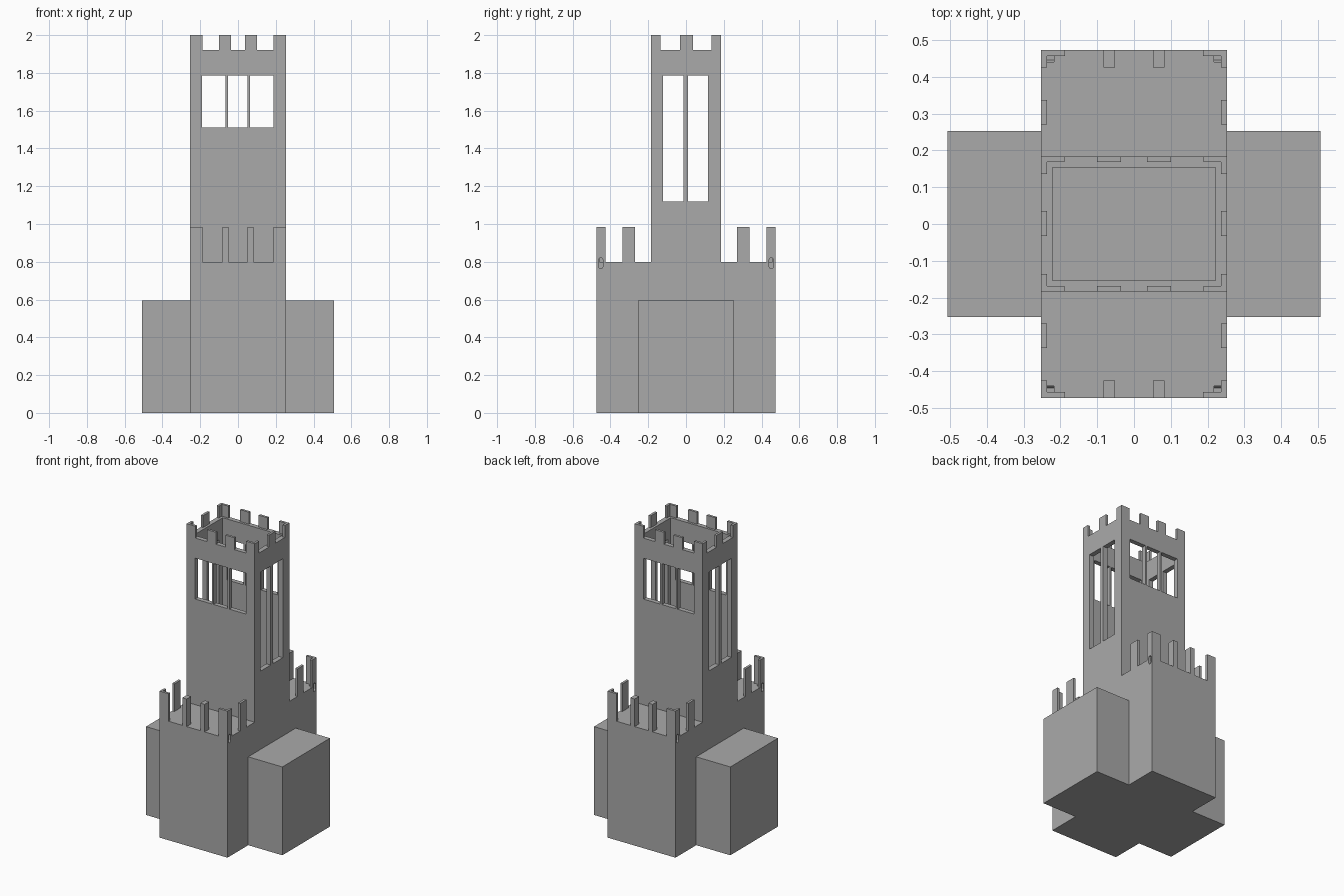
import bpy
import bmesh
from mathutils import Vector

cube = bpy.data.objects.get("Cube")
if cube:
    bpy.data.objects.remove(cube, do_unlink=True)

stone = bpy.data.materials.new("grey stone")
stone.use_nodes = True
GREY = (0.4, 0.4, 0.4, 1)
stone.diffuse_color = GREY
stone.node_tree.nodes["Principled BSDF"].inputs["Base Color"].default_value = GREY

# Main dimensions
WIDE = 0.253                    # half width of tower and terraces
DEEP, TERRACE = 0.184, 0.473    # half depth of tower and terraces
DECK, RIM, TOP = 0.8, 1.92, 2.0
TALL = 0.985                    # top of the terrace battlements
THIN = 0.016                    # thickness of the parapet teeth


def prism(name, outline, low, high, along="z"):
    """Extrude a flat outline along z, or a (y, z) outline along x."""
    def place(p, d):
        return Vector((d, p[0], p[1])) if along == "x" else Vector((p[0], p[1], d))
    bm = bmesh.new()
    face = bm.faces.new([bm.verts.new(place(p, low)) for p in outline])
    move = place((0, 0), high - low)
    new = bmesh.ops.extrude_face_region(bm, geom=[face])["geom"]
    bmesh.ops.translate(bm, vec=move,
                        verts=[v for v in new if isinstance(v, bmesh.types.BMVert)])
    bmesh.ops.recalc_face_normals(bm, faces=bm.faces)
    mesh = bpy.data.meshes.new(name)
    bm.to_mesh(mesh)
    bm.free()
    mesh.materials.append(stone)
    obj = bpy.data.objects.new(name, mesh)
    bpy.context.collection.objects.link(obj)
    return obj


def box(name, x0, x1, y0, y1, z0, z1):
    return prism(name, [(x0, y0), (x1, y0), (x1, y1), (x0, y1)], z0, z1)


def cut(target, cutter):
    cutter.hide_render = True
    mod = target.modifiers.new("cut", "BOOLEAN")
    mod.operation = "DIFFERENCE"
    mod.solver = "EXACT"
    mod.object = cutter
    bpy.context.view_layer.objects.active = target
    bpy.ops.object.modifier_apply(modifier=mod.name)


def discard(cutter):
    bpy.data.objects.remove(cutter, do_unlink=True)


def corner(name, sx, sy, depth, arm_x, arm_y, low, high):
    """L-shaped corner tooth with its arms along both walls."""
    pts = [(WIDE, depth), (WIDE - arm_x, depth), (WIDE - arm_x, depth - THIN),
           (WIDE - THIN, depth - THIN), (WIDE - THIN, depth - arm_y),
           (WIDE, depth - arm_y)]
    return prism(name, [(sx * x, sy * y) for x, y in pts], low, high)


# Tower and both terraces as one stepped body
body = prism("tower_body", [
    (-TERRACE, 0), (TERRACE, 0), (TERRACE, DECK), (DEEP, DECK),
    (DEEP, RIM), (-DEEP, RIM), (-DEEP, DECK), (-TERRACE, DECK)],
    -WIDE, WIDE, along="x")

# Hollow shaft, then the window openings through opposite walls
openings = [box("shaft_cutter", -0.221, 0.221, -0.153, 0.153, DECK, TOP)]
for x0, x1 in ((-0.19, -0.066), (-0.053, 0.05), (0.064, 0.187)):
    openings.append(box("front_window_cutter", x0, x1, -0.3, 0.3, 1.51, 1.785))
for y0, y1 in ((-0.122, -0.014), (0.01, 0.116)):
    openings.append(box("side_window_cutter", -0.3, 0.3, y0, y1, 1.12, 1.785))
for cutter in openings:
    cut(body, cutter)
    discard(cutter)

sides = (("right", -1), ("left", 1))
ends = (("front", -1), ("back", 1))

for side, sx in sides:
    # Low side wing
    x0, x1 = sorted((sx * WIDE, sx * 0.507))
    box(f"{side}_wing", x0, x1, -WIDE, WIDE, 0, 0.594)
    # Middle tooth on the tower's side parapet
    x0, x1 = sorted((sx * WIDE, sx * (WIDE - THIN)))
    box(f"{side}_tower_tooth", x0, x1, -0.032, 0.036, RIM, TOP)

    for end, sy in ends:
        tag = f"{end}_{side}"
        # Corner teeth of tower and terrace
        corner(f"{tag}_tower_corner", sx, sy, DEEP, 0.064, 0.048, RIM, TOP)
        post = corner(f"{tag}_terrace_corner", sx, sy, TERRACE, 0.066, 0.048, DECK, TALL)

        # Terrace tooth on the side wall
        y0, y1 = sorted((sy * 0.27, sy * 0.337))
        box(f"{tag}_terrace_side_tooth", x0, x1, y0, y1, DECK, TALL)

        # Tooth on the front and back walls of tower and terrace
        a, b = sorted((sx * 0.036, sx * 0.101))
        y0, y1 = sorted((sy * DEEP, sy * (DEEP - THIN)))
        box(f"{tag}_tower_tooth", a, b, y0, y1, RIM, TOP)
        a, b = sorted((sx * 0.051, sx * 0.083))
        y0, y1 = sorted((sy * TERRACE, sy * 0.425))
        box(f"{tag}_terrace_tooth", a, b, y0, y1, DECK, TALL)

        # Small upright slot sunk into the corner
        slot = prism("slot_cutter", [
            (sy * 0.44, 0.775), (sy * 0.446, 0.764), (sy * 0.457, 0.764),
            (sy * 0.463, 0.775), (sy * 0.463, 0.81), (sy * 0.457, 0.821),
            (sy * 0.446, 0.821), (sy * 0.44, 0.81)],
            sx * 0.218, sx * 0.3, along="x")
        cut(body, slot)
        cut(post, slot)
        discard(slot)
